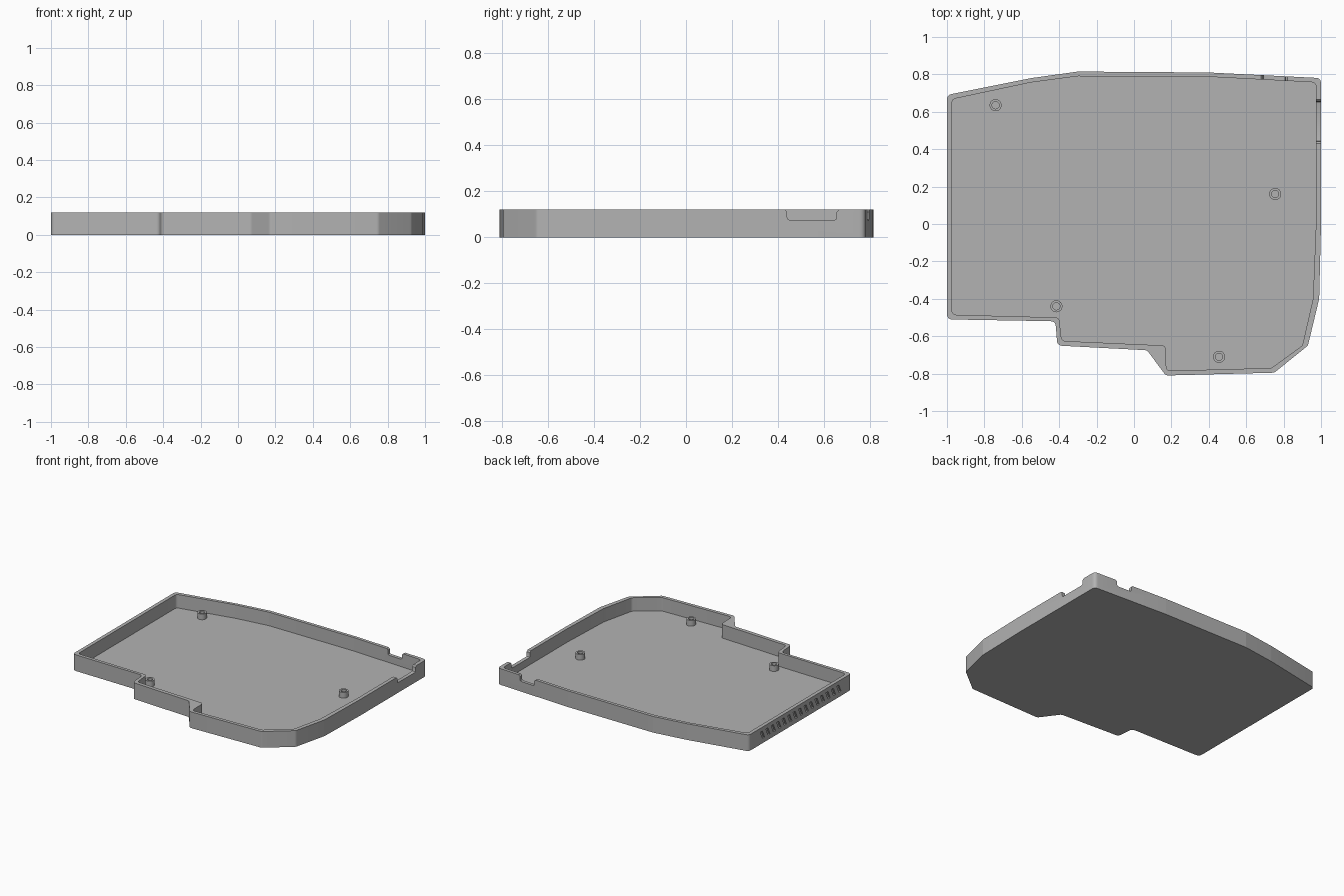
import bpy, bmesh, math
from mathutils import Vector

cube = bpy.data.objects.get("Cube")
if cube:
    bpy.data.objects.remove(cube, do_unlink=True)

grey = bpy.data.materials.new("light grey plastic")
grey.use_nodes = True
colour = (0.45, 0.45, 0.45, 1)
grey.diffuse_color = colour
grey.node_tree.nodes["Principled BSDF"].inputs["Base Color"].default_value = colour

HEIGHT, FLOOR = 0.12, 0.02


def finish(name, bm):
    bmesh.ops.recalc_face_normals(bm, faces=bm.faces)
    mesh = bpy.data.meshes.new(name)
    bm.to_mesh(mesh)
    bm.free()
    mesh.materials.append(grey)
    obj = bpy.data.objects.new(name, mesh)
    bpy.context.collection.objects.link(obj)
    return obj


def rounded(points, radius, steps=5):
    """Round every corner of a closed outline with the same number of points."""
    result = []
    for i, point in enumerate(points):
        p = Vector(point)
        a = Vector(points[i - 1]) - p
        b = Vector(points[(i + 1) % len(points)]) - p
        cut = min(radius / math.tan(a.angle(b) / 2), 0.03)
        start, end = p + a.normalized() * cut, p + b.normalized() * cut
        for s in range(steps + 1):
            t = s / steps
            result.append(start.lerp(p, t).lerp(p.lerp(end, t), t))
    return result


def ring(bm, outline, z):
    return [bm.verts.new((p[0], p[1], z)) for p in outline]


def bridge(bm, a, b):
    for i in range(len(a)):
        j = (i + 1) % len(a)
        bm.faces.new((a[i], a[j], b[j], b[i]))


def prism(bm, profile, place, near, far):
    """Extrude a profile of (along, height) points through a wall."""
    a = [bm.verts.new(place(u, near, z)) for u, z in profile]
    b = [bm.verts.new(place(u, far, z)) for u, z in profile]
    bridge(bm, a, b)
    bm.faces.new(a)
    bm.faces.new(b[::-1])


def across_x(u, depth, z):
    return (depth, u, z)


def across_y(u, depth, z):
    return (u, depth, z)


# Tray shell: outer wall, rim, inner wall and floor
outer = [(-1, -0.51), (-0.42, -0.52), (-0.41, -0.65), (0.07, -0.675),
         (0.17, -0.81), (0.75, -0.795), (0.93, -0.65), (0.99, -0.4),
         (1, 0), (1, 0.78), (0.4, 0.81), (-0.3, 0.815), (-0.55, 0.78),
         (-1, 0.69)]
inner = [(-0.973, -0.485), (-0.4, -0.5), (-0.387, -0.625), (0.17, -0.65),
         (0.173, -0.785), (0.735, -0.77), (0.9, -0.65), (0.957, -0.4),
         (0.973, 0), (0.973, 0.757), (0.4, 0.787), (-0.3, 0.79),
         (-0.55, 0.757), (-0.973, 0.667)]
bm = bmesh.new()
outside, inside = rounded(outer, 0.03), rounded(inner, 0.025)
rings = [ring(bm, outside, 0), ring(bm, outside, HEIGHT),
         ring(bm, inside, HEIGHT), ring(bm, inside, FLOOR)]
for lower, upper in zip(rings, rings[1:]):
    bridge(bm, lower, upper)
bm.faces.new(rings[0][::-1])
bm.faces.new(rings[-1])
tray = finish("tray", bm)


# Cutters: two connector notches in the rim, slanted grooves in the side
def notch(start, end, base):
    half = [(0, base + 0.012), (0.003, base + 0.003), (0.012, base)]
    left = [(-0.01, 0.15), (-0.01, HEIGHT), (0, HEIGHT - 0.01)] + half
    return ([(start + u, z) for u, z in left]
            + [(end - u, z) for u, z in reversed(left)])


bm = bmesh.new()
prism(bm, notch(0.44, 0.655, 0.075), across_x, 0.94, 1.05)
prism(bm, notch(0.69, 0.81, 0.075), across_y, 0.71, 0.85)
for i in range(15):
    y = -0.39 + i * 0.064
    slot = [(y, 0.035), (y + 0.025, 0.035), (y + 0.05, 0.09), (y + 0.025, 0.09)]
    prism(bm, slot, across_x, -1.05, -0.988)
cutter = finish("notch_cutter", bm)
cutter.hide_render = True

cut = tray.modifiers.new("notches", 'BOOLEAN')
cut.operation = 'DIFFERENCE'
cut.solver = 'EXACT'
cut.object = cutter
bpy.context.view_layer.objects.active = tray
bpy.ops.object.modifier_apply(modifier=cut.name)
bpy.data.objects.remove(cutter, do_unlink=True)


# Hollow screw posts standing on the floor
def screw_post(name, x, y, sides=32):
    bm = bmesh.new()
    loops = []
    for radius, z in [(0.032, 0.015), (0.032, 0.062), (0.019, 0.062), (0.019, 0.024)]:
        circle = [(x + radius * math.cos(math.tau * i / sides),
                   y + radius * math.sin(math.tau * i / sides)) for i in range(sides)]
        loops.append(ring(bm, circle, z))
    for a, b in zip(loops, loops[1:]):
        bridge(bm, a, b)
    bm.faces.new(loops[0][::-1])
    bm.faces.new(loops[-1])
    return finish(name, bm)


posts = [screw_post("screw_post_" + name, x, y) for name, x, y in [
    ("back_right", -0.74, 0.635), ("back_left", 0.755, 0.16),
    ("front_right", -0.415, -0.44), ("front_left", 0.455, -0.71)]]

# Smooth the rounded corners, keep real edges sharp
for obj in [tray] + posts:
    bpy.ops.object.select_all(action='DESELECT')
    obj.select_set(True)
    bpy.context.view_layer.objects.active = obj
    bpy.ops.object.shade_smooth_by_angle(angle=math.radians(25))
